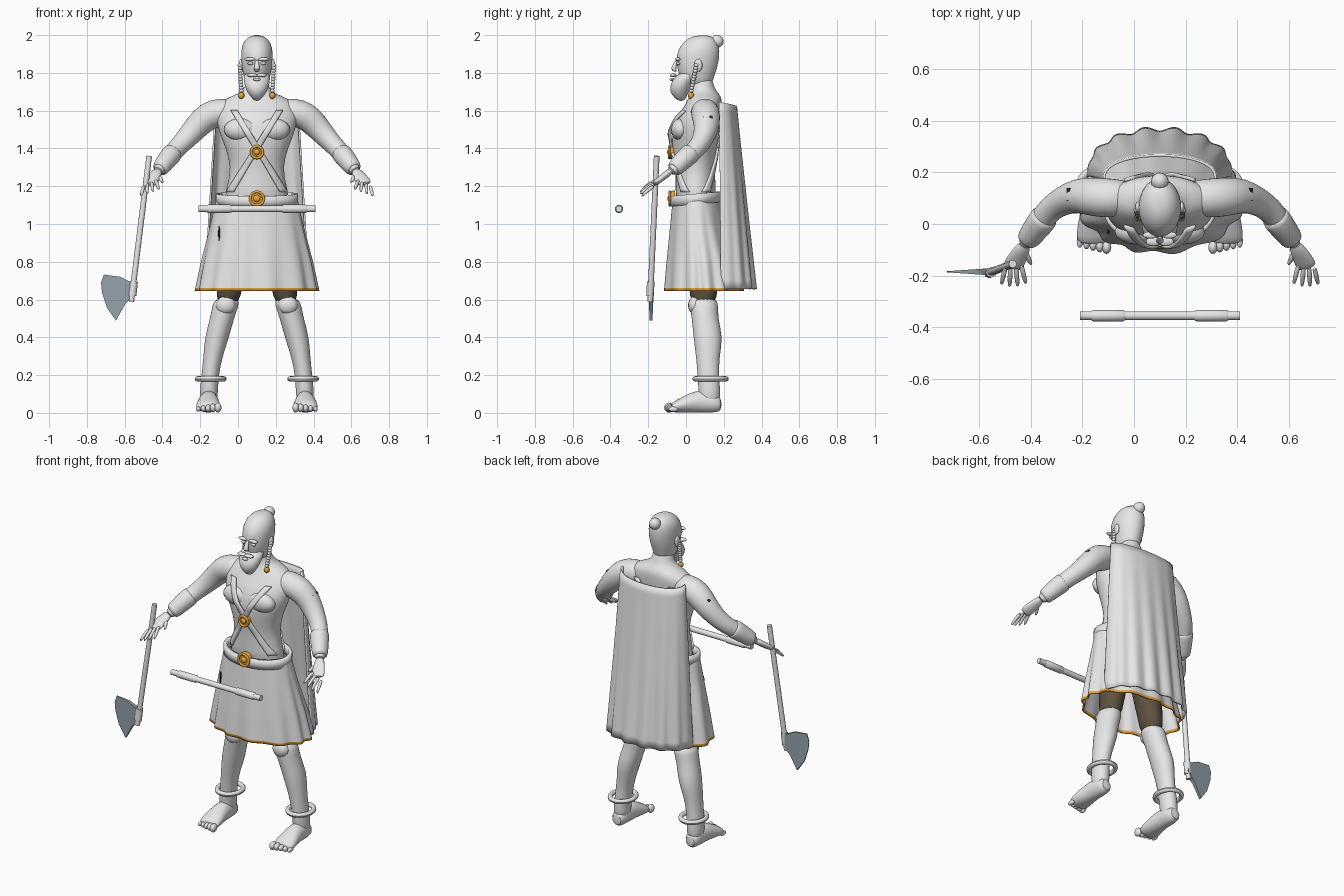
import bpy, bmesh, math
from mathutils import Vector, Matrix

cube = bpy.data.objects.get("Cube")
if cube:
    bpy.data.objects.remove(cube, do_unlink=True)

CENTRE = 0.1  # the figure stands beside the origin because of the axe
X, Y, Z = Vector((1, 0, 0)), Vector((0, 1, 0)), Vector((0, 0, 1))
parts = []


def material(name, r, g, b):
    m = bpy.data.materials.new(name)
    m.use_nodes = True
    m.diffuse_color = (r, g, b, 1)
    m.node_tree.nodes["Principled BSDF"].inputs["Base Color"].default_value = (r, g, b, 1)
    return m


GREY = material("plain grey", .8, .8, .8)
GOLD = material("gold", .85, .4, .05)
STEEL = material("blue steel", .3, .37, .41)
BROWN = material("dark brown", .11, .085, .055)
BLACK = material("near black", .03, .03, .025)


def finish(name, bm, mats, mirror=False, subsurf=0, thick=0):
    bmesh.ops.recalc_face_normals(bm, faces=bm.faces)
    mesh = bpy.data.meshes.new(name)
    bm.to_mesh(mesh)
    bm.free()
    ob = bpy.data.objects.new(name, mesh)
    bpy.context.collection.objects.link(ob)
    for m in mats:
        mesh.materials.append(m)
    if mirror:
        mod = ob.modifiers.new("Mirror", 'MIRROR')
        mod.use_mirror_merge = False
    if thick:
        mod = ob.modifiers.new("Solidify", 'SOLIDIFY')
        mod.thickness, mod.offset = thick, 0
    if subsurf:
        mod = ob.modifiers.new("Subdivision", 'SUBSURF')
        mod.levels = mod.render_levels = subsurf
    ob.location.x = CENTRE
    parts.append(ob)
    return ob


def add_tube(bm, pts, ref=X, axis=None, n=16):
    """Rings of (x, y, z, radius along ref, radius across), joined and capped."""
    rings = []
    for i, p in enumerate(pts):
        a, b = pts[max(i - 1, 0)], pts[min(i + 1, len(pts) - 1)]
        t = axis or (Vector(b[:3]) - Vector(a[:3])).normalized()
        u = (ref - t * ref.dot(t)).normalized()
        w = t.cross(u)
        ring = []
        for k in range(n):
            ang = math.tau * k / n
            ring.append(bm.verts.new(Vector(p[:3]) + u * p[3] * math.cos(ang) + w * p[-1] * math.sin(ang)))
        rings.append(ring)
    for a, b in zip(rings, rings[1:]):
        for k in range(n):
            bm.faces.new((a[k], a[(k + 1) % n], b[(k + 1) % n], b[k]))
    bm.faces.new(rings[0])
    bm.faces.new(rings[-1])


def tube(name, pts, mat=GREY, mirror=False, subsurf=1, **kw):
    bm = bmesh.new()
    add_tube(bm, pts, **kw)
    return finish(name, bm, [mat], mirror, subsurf)


def balls(name, items, mat=GREY, mirror=False):
    bm = bmesh.new()
    for x, y, z, *r in items:
        size = Matrix.Diagonal((r[0], r[len(r) // 2], r[-1], 1))
        bmesh.ops.create_uvsphere(bm, u_segments=16, v_segments=10, radius=1,
                                  matrix=Matrix.Translation((x, y, z)) @ size)
    return finish(name, bm, [mat], mirror)


def sheet(name, fn, nu, nv, mats=(GREY,), closed=False, mirror=False, thick=.008, rule=None):
    bm = bmesh.new()
    cols = nu if closed else nu + 1
    g = [[bm.verts.new(fn(i / nu, j / nv)) for i in range(cols)] for j in range(nv + 1)]
    for j in range(nv):
        for i in range(nu):
            k = (i + 1) % cols
            f = bm.faces.new((g[j][i], g[j][k], g[j + 1][k], g[j + 1][i]))
            if rule:
                f.material_index = rule(f.calc_center_median())
    return finish(name, bm, mats, mirror, thick=thick)


def torus(name, centre, major_x, major_y, minor, mat=GREY, mirror=False, upright=False):
    def fn(u, v):
        a, b = math.tau * u, math.tau * v
        s = minor * math.cos(b)
        p = Vector(((major_x + s) * math.cos(a), (major_y + s) * math.sin(a), minor * math.sin(b)))
        if upright:
            p = Vector((p.x, p.z, p.y))
        return Vector(centre) + p
    return sheet(name, fn, 32, 12, (mat,), closed=True, mirror=mirror, thick=0)


def section(table, z):
    """Depth centre and radii at a height, from rows (x, y, z, rx, ry)."""
    for a, b in zip(table, table[1:]):
        if a[2] <= z <= b[2]:
            t = (z - a[2]) / (b[2] - a[2])
            return [a[i] + (b[i] - a[i]) * t for i in (1, 3, 4)]
    end = table[0] if z < table[0][2] else table[-1]
    return [end[i] for i in (1, 3, 4)]


# Torso and neck
TORSO = [(0, .055, 1.05, .2, .115), (0, .05, 1.2, .157, .105), (0, .05, 1.3, .137, .105),
         (0, .045, 1.4, .165, .118), (0, .05, 1.48, .2, .128), (0, .065, 1.56, .22, .12),
         (0, .09, 1.62, .215, .1), (0, .1, 1.665, .17, .09), (0, .1, 1.69, .095, .076),
         (0, .085, 1.72, .06, .062), (0, .075, 1.8, .056, .062)]
tube("torso", TORSO, axis=Z, n=24)
balls("chest_muscles", [(.085, -.03, 1.5, .09, .05, .06)], mirror=True)

# Head, beard and face
tube("head", [(0, .075, 1.72, .05, .06), (0, .055, 1.77, .07, .09), (0, .06, 1.83, .082, .11),
              (0, .062, 1.89, .086, .117), (0, .072, 1.94, .083, .108), (0, .083, 1.98, .062, .08),
              (0, .088, 2, .025, .035)], axis=Z)
tube("beard", [(0, -.025, 1.65, .012, .015), (0, -.035, 1.68, .04, .042), (0, -.032, 1.72, .064, .058),
               (0, -.01, 1.765, .072, .062), (0, .02, 1.81, .07, .05)], axis=Z)
tube("nose", [(0, -.045, 1.872, .01, .008), (0, -.06, 1.84, .013, .013), (0, -.068, 1.818, .018, .014),
              (0, -.055, 1.805, .01, .01)], axis=Z, n=10)
balls("brows", [(.036, -.043, 1.872, .03, .014, .01)], mirror=True)
balls("eyes", [(.034, -.04, 1.85, .015, .01, .009)], mirror=True)
balls("moustache", [(.024, -.068, 1.787, .03, .018, .01)], mirror=True)
balls("lower_lip", [(0, -.075, 1.765, .02, .012, .008)])
balls("ears", [(.085, .065, 1.84, .011, .022, .034)], mirror=True)
balls("hair_bun", [(0, .165, 1.967, .034)])
balls("braids", [(.09 - .008 * i / 9, .055 - .027 * i / 9, 1.84 - .015 * i, .012, .012, .01)
                 for i in range(10)], mirror=True)
balls("braid_beads", [(.082, .026, 1.68, .016, .016, .018)], GOLD, mirror=True)

# Arms and hands
tube("arms", [(.1, .1, 1.59, .07), (.19, .1, 1.595, .077), (.26, .105, 1.575, .078), (.32, .112, 1.515, .068),
              (.375, .09, 1.45, .057), (.425, .06, 1.4, .05), (.46, .01, 1.36, .05), (.505, -.05, 1.3, .036),
              (.528, -.085, 1.275, .028)], ref=Y, mirror=True)
tube("bracers", [(.44, .035, 1.383, .052), (.45, .022, 1.372, .057), (.48, -.018, 1.335, .052),
                 (.51, -.058, 1.295, .046), (.516, -.066, 1.288, .04)], ref=Y, mirror=True)
tube("palms", [(.52, -.075, 1.285, .025, .02), (.54, -.11, 1.258, .034, .018), (.565, -.155, 1.222, .042, .016),
               (.572, -.172, 1.21, .036, .012)], mirror=True)
bm = bmesh.new()
for i in range(4):
    root = Vector((.538 + .02 * i, -.155 - .004 * i, 1.232 - .01 * i))
    tip = Vector((.518 + .032 * i, -.235 - .012 * math.sin(i), 1.18 - .012 * i))
    mid = (root + tip) / 2 + Z * .008
    add_tube(bm, [(*root, .011), (*mid, .0105), (*tip, .008)], n=8)
add_tube(bm, [(.53, -.1, 1.262, .014), (.51, -.13, 1.24, .012), (.497, -.16, 1.218, .008)], n=8)
finish("fingers", bm, [GREY], mirror=True, subsurf=1)
bm = bmesh.new()
bmesh.ops.create_cube(bm, size=1, matrix=Matrix.Translation((.35, .115, 1.565))
                      @ Matrix.Rotation(math.radians(45), 4, 'Y') @ Matrix.Diagonal((.016, .05, .014, 1)))
finish("arm_bands", bm, [BLACK], mirror=True)

# Legs and feet
tube("shorts", [(.1, .08, 1.02, .095, .09), (.12, .085, .85, .09, .09), (.145, .092, .66, .066, .075),
                (.155, .093, .57, .064, .072)], BROWN, axis=Z, mirror=True)
tube("lower_legs", [(.157, .093, .61, .064, .07), (.165, .095, .57, .072, .078), (.185, .1, .5, .064, .07),
                    (.212, .118, .4, .066, .08), (.232, .115, .3, .051, .063), (.248, .118, .2, .046, .057),
                    (.255, .125, .1, .05, .06), (.255, .125, .03, .04, .05)], axis=Z, mirror=True)
balls("knee_pads", [(.165, .045, .57, .052, .034, .048)], mirror=True)
tube("feet", [(.255, .19, .045, .034, .036), (.255, .15, .054, .047, .054), (.255, .06, .063, .05, .062),
              (.257, 0, .048, .062, .047), (.258, -.05, .035, .067, .034), (.258, -.08, .028, .058, .024)],
     axis=-Y, mirror=True)
balls("toes", [(.206 + .026 * i, -.09 + .006 * i, .028 - .002 * i, .018 - .0015 * i, .026, .026 - .003 * i)
               for i in range(5)], mirror=True)
torus("ankle_rings", (.245, .13, .18), .07, .082, .014, mirror=True)

# Skirt with a gold hem
SKIRT = [(0, .095, .645, .318, .203), (0, .085, .8, .288, .182), (0, .063, 1, .24, .142), (0, .055, 1.13, .212, .122)]


def skirt_point(u, v):
    z = .645 + .485 * v
    cy, rx, ry = section(SKIRT, z)
    a = math.tau * u
    fold = 1 + .035 * (1 - v) * math.sin(13 * a + math.sin(3 * a))
    return Vector((rx * fold * math.cos(a), cy + ry * fold * math.sin(a), z))


sheet("skirt", skirt_point, 128, 30, (GREY, GOLD), closed=True, rule=lambda c: int(c.z < .66))
balls("skirt_slit", [(-.2, -.03, .95, .005, .008, .04)], BLACK)


# Cape hanging behind the shoulders
def cape_point(u, v):
    a = math.pi * u
    fold = 1 + .05 * v * math.sin(15 * a) * math.sin(a)
    return Vector(((.215 + .06 * v) * fold * math.cos(a),
                   .175 + .01 * v + (.09 + .09 * v) * fold * math.sin(a) ** .8,
                   1.645 - .99 * v - .02 * math.sin(a) * (1 - v)))


sheet("cape", cape_point, 96, 20, thick=.01)


# Belt, crossed straps and their gold clasps
def belt_point(u, v):
    a = math.tau * u
    return Vector((.208 * math.cos(a), .055 + .128 * math.sin(a), 1.105 + .055 * v + .012 * math.sin(a)))


sheet("belt", belt_point, 48, 2, closed=True, thick=.02)
for name, side in (("front_straps", -1), ("back_straps", 1)):
    def strap_point(u, v):
        x, z = .12 - .262 * v + .036 * (u - .5), 1.6 - .43 * v
        cy, rx, ry = section(TORSO, z)
        bulge = .012 * math.exp(-((z - 1.5) / .06) ** 2)
        return Vector((x, cy + side * (ry * math.sqrt(max(0, 1 - (x / rx) ** 2)) + .004 + bulge), z))
    sheet(name, strap_point, 3, 24, mirror=True, thick=.014)
for name, y, z, r in (("chest_clasp", -.08, 1.38, .036), ("belt_buckle", -.078, 1.135, .042)):
    tube(name, [(0, y + .02, z, r), (0, y - .008, z, r * .95)], GOLD, axis=-Y, subsurf=0)
    torus(name + "_rim", (0, y - .008, z), r * .85, r * .85, .007, GOLD, upright=True)
    balls(name + "_boss", [(0, y - .008, z, r * .45, .012, r * .45)], GOLD)

# Axe in the right hand
tube("axe_handle", [(-.57, -.155, 1.36, .015), (-.665, -.19, .59, .015)], subsurf=0)
tube("axe_socket", [(-.652, -.187, .695, .022, .02), (-.66, -.19, .62, .022, .02)], n=8, subsurf=0)
OUTLINE = [(-.81, .732), (-.725, .721), (-.662, .69), (-.645, .631), (-.699, .573),
           (-.746, .488), (-.794, .557), (-.82, .637), (-.825, .69)]
bm = bmesh.new()
faces = [[bm.verts.new((x, -.185 + s * (.002 + .07 * (x + .825)), z)) for x, z in OUTLINE] for s in (-1, 1)]
for f in faces:
    bm.faces.new(f)
for i in range(len(OUTLINE)):
    bm.faces.new((faces[0][i - 1], faces[0][i], faces[1][i], faces[1][i - 1]))
finish("axe_blade", bm, [STEEL])

# Loose staff with two grips
tube("staff", [(-.31, -.355, 1.08, .017), (.31, -.355, 1.08, .017)], ref=Y, subsurf=0)
tube("staff_grips", [(.135, -.355, 1.08, .018), (.142, -.355, 1.08, .022), (.258, -.355, 1.08, .022),
                     (.265, -.355, 1.08, .018)], ref=Y, mirror=True, subsurf=0)

# Smooth shading with crisp edges
bpy.ops.object.select_all(action='DESELECT')
for ob in parts:
    ob.select_set(True)
bpy.context.view_layer.objects.active = parts[0]
bpy.ops.object.shade_smooth_by_angle(angle=math.radians(50))
